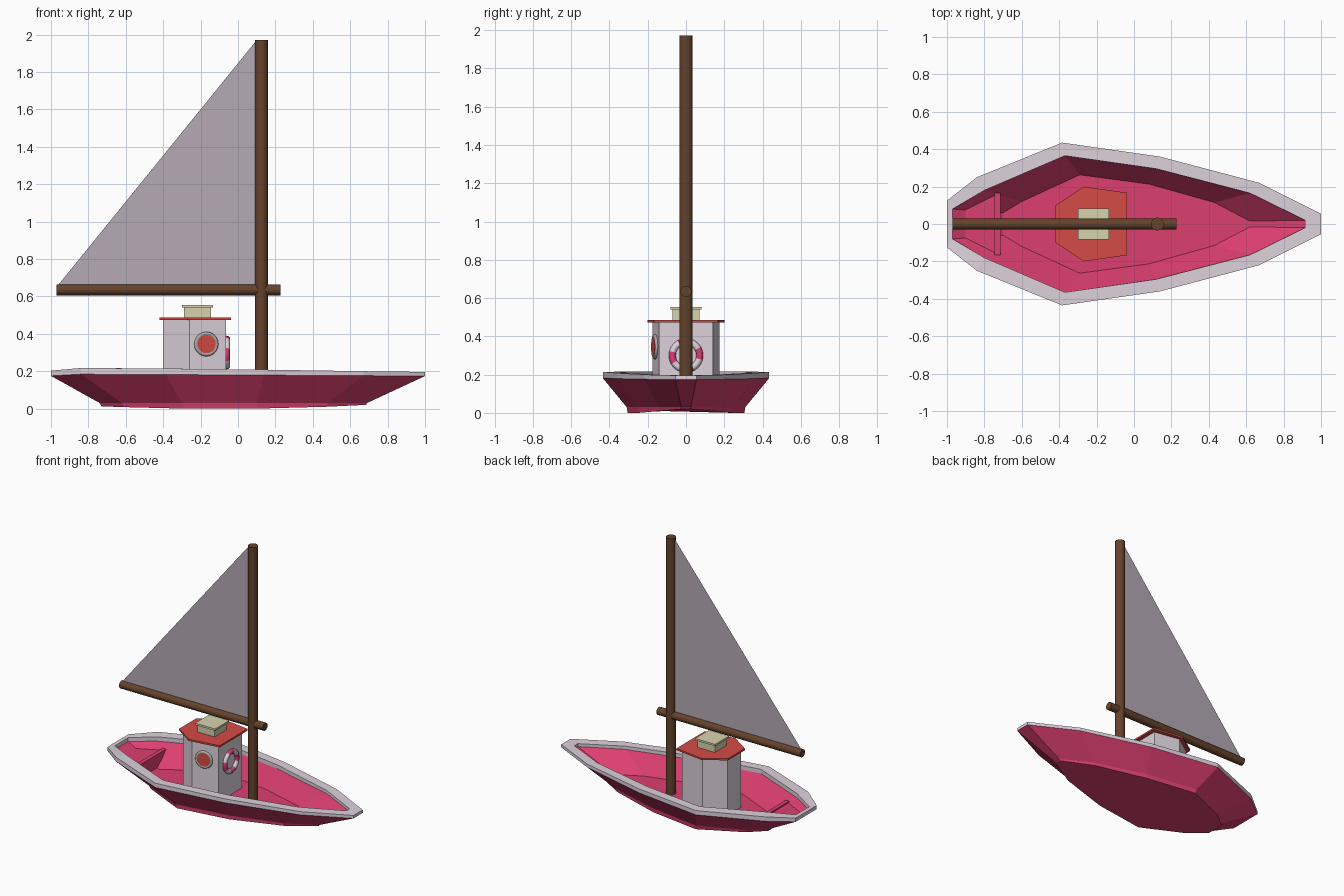
import bpy, bmesh, math
from mathutils import Vector, Matrix

if "Cube" in bpy.data.objects:
    bpy.data.objects.remove(bpy.data.objects["Cube"])


def material(name, color):
    m = bpy.data.materials.new(name)
    m.diffuse_color = (*color, 1)
    m.use_nodes = True
    m.node_tree.nodes["Principled BSDF"].inputs["Base Color"].default_value = m.diffuse_color
    return m


PINK = material("pink_paint", (0.72, 0.05, 0.16))
WHITE = material("lilac_white", (0.72, 0.64, 0.71))
RED = material("red_paint", (0.66, 0.07, 0.06))
WOOD = material("brown_wood", (0.13, 0.055, 0.025))
CREAM = material("cream", (0.68, 0.65, 0.42))
CLOTH = material("sail_cloth", (0.46, 0.40, 0.46))
METAL = material("grey_metal", (0.42, 0.40, 0.40))


def finish(name, bm, *mats):
    bmesh.ops.recalc_face_normals(bm, faces=bm.faces)
    mesh = bpy.data.meshes.new(name)
    bm.to_mesh(mesh)
    bm.free()
    ob = bpy.data.objects.new(name, mesh)
    for m in mats:
        mesh.materials.append(m)
    bpy.context.collection.objects.link(ob)
    return ob


def mirrored(half, z):
    """Half outline (x, y) to a full closed loop; z is a height or one per station."""
    zs = z if isinstance(z, list) else [z] * len(half)
    side = [(x, -y, h) for (x, y), h in zip(half, zs)]
    return side + [(x, -y, h) for x, y, h in reversed(side)]


def loft(name, rings, mat, closed=False):
    """Skin a stack of loops, capped at the ends or joined back to the first."""
    bm = bmesh.new()
    loops = [[bm.verts.new(p) for p in r] for r in rings]
    pairs = list(zip(loops, loops[1:]))
    if closed:
        pairs.append((loops[-1], loops[0]))
    else:
        bm.faces.new(loops[0][::-1])
        bm.faces.new(loops[-1])
    for a, b in pairs:
        for i in range(len(a)):
            j = (i + 1) % len(a)
            bm.faces.new((a[i], a[j], b[j], b[i]))
    return finish(name, bm, mat)


def prism(name, half, z0, z1, mat):
    return loft(name, [mirrored(half, z0), mirrored(half, z1)], mat)


def rod(name, p, q, r, mat, sides=16):
    p, q = Vector(p), Vector(q)
    d = q - p
    bm = bmesh.new()
    rot = d.to_track_quat('Z', 'Y').to_matrix().to_4x4()
    bmesh.ops.create_cone(bm, cap_ends=True, segments=sides, radius1=r, radius2=r,
                          depth=d.length, matrix=Matrix.Translation((p + q) / 2) @ rot)
    for f in bm.faces:
        f.smooth = len(f.verts) == 4
    return finish(name, bm, mat)


def ring(name, center, normal, major, minor, segs, mats, pick=lambda i: 0):
    bm = bmesh.new()
    rot = Vector(normal).to_track_quat('Z', 'Y').to_matrix()
    n = 10
    grid = []
    for i in range(segs):
        a = 2 * math.pi * i / segs
        row = []
        for k in range(n):
            b = 2 * math.pi * k / n
            rr = major + minor * math.cos(b)
            p = Vector((rr * math.cos(a), rr * math.sin(a), minor * math.sin(b)))
            row.append(bm.verts.new(Vector(center) + rot @ p))
        grid.append(row)
    for i in range(segs):
        a, b = grid[i], grid[(i + 1) % segs]
        for k in range(n):
            f = bm.faces.new((a[k], b[k], b[(k + 1) % n], a[(k + 1) % n]))
            f.smooth = True
            f.material_index = pick(i)
    return finish(name, bm, *mats)


# Hull: keel slab, flared sides, then down the inside to the floor
outer = [(-1, .125), (-.84, .25), (-.385, .435), (.14, .36), (.67, .22), (1, .055)]
inner = [(-.97, .08), (-.8, .18), (-.37, .365), (.12, .295), (.62, .165), (.915, .02)]
chine = [(-.74, .07), (-.62, .17), (-.3, .31), (.1, .25), (.48, .14), (.69, .025)]
keel = [(-.73, .065), (-.61, .165), (-.295, .305), (.1, .247), (.475, .138), (.685, .022)]
floor = [(-.7, .06), (-.6, .12), (-.29, .263), (.08, .213), (.43, .115), (.62, .015)]
rim_top = [.203, .217, .214, .208, .2, .196]
rim_low = [.175, .184, .182, .179, .176, .174]
loft("hull", [mirrored(keel, [.012, .008, 0, 0, .01, .02]), mirrored(chine, .03),
              mirrored(outer, rim_low), mirrored(inner, rim_low),
              mirrored(floor, .045)], PINK)

# White gunwale rim
loft("gunwale", [mirrored(outer, rim_low), mirrored(outer, rim_top),
                 mirrored(inner, rim_top), mirrored(inner, rim_low)], WHITE, closed=True)

# Stern bench and its front panel
prism("stern_bench", [(-.9, .075), (-.73, .16)], .125, .142, PINK)
loft("bench_panel", [mirrored([(-.745, .08), (-.715, .08)], .05),
                     mirrored([(-.745, .165), (-.715, .165)], .152)], PINK)

# Cabin, roof and hatch
prism("cabin", [(-.4, .08), (-.26, .175), (-.065, .14)], .04, .475, WHITE)
prism("cabin_roof", [(-.42, .1), (-.27, .2), (-.037, .167)], .473, .486, RED)
prism("hatch", [(-.29, .07), (-.145, .07)], .484, .542, CREAM)
prism("hatch_lid", [(-.3, .082), (-.133, .082)], .54, .554, CREAM)

# Porthole on the front cabin wall
n = Vector((.177, -.984, 0)).normalized()
c = Vector((-.17, -.159, .345))
rod("porthole_glass", c - n * .01, c + n * .012, .052, RED, 20)
ring("porthole_frame", c + n * .003, n, .055, .011, 20, [METAL])

# Life ring on the bow-side cabin wall, alternating colours
ring("life_ring", (-.06, 0, .3), (1, 0, 0), .072, .018, 24, [WHITE, PINK],
     lambda i: int(((i + 1.5) % 6) < 3))

# Mast, boom and sail
rod("mast", (.125, 0, .03), (.125, 0, 1.972), .035, WOOD)
rod("boom", (-.97, 0, .635), (.226, 0, .635), .029, WOOD)
bm = bmesh.new()
bm.faces.new([bm.verts.new(p) for p in
              [(-.962, 0, .66), (.1, 0, .66), (.1, 0, 1.97)]])
finish("sail", bm, CLOTH)
